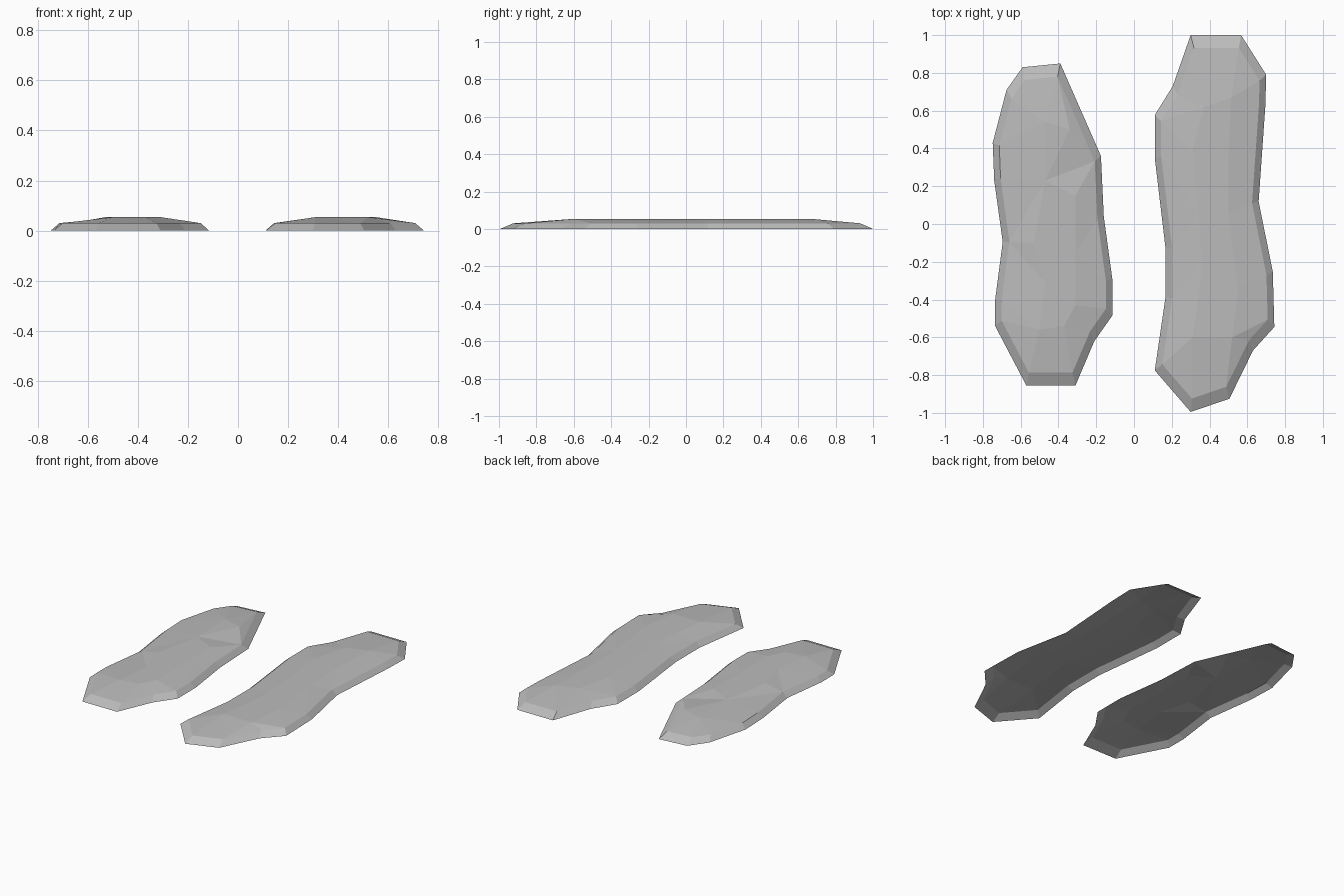
import bpy
import bmesh
from mathutils import Vector
from mathutils.geometry import delaunay_2d_cdt

cube = bpy.data.objects.get("Cube")
if cube:
    bpy.data.objects.remove(cube, do_unlink=True)

RIM_HEIGHT, TOP_HEIGHT = 0.03, 0.054
BEVEL_WIDTH = 0.034
SQUASH = Vector((1, 0.5))       # the bevel is twice as long along y as along x

stone = bpy.data.materials.new("stone grey")
stone.use_nodes = True
stone.diffuse_color = (0.5, 0.5, 0.5, 1)
stone.node_tree.nodes["Principled BSDF"].inputs["Base Color"].default_value = (0.5, 0.5, 0.5, 1)


def inset(outline):
    """Mitred inset of a clockwise outline."""
    flat = [p * SQUASH for p in outline]
    result = []
    for i, point in enumerate(flat):
        before = (point - flat[i - 1]).normalized()
        after = (flat[(i + 1) % len(flat)] - point).normalized()
        n1, n2 = Vector((before.y, -before.x)), Vector((after.y, -after.x))
        moved = point + (n1 + n2) * BEVEL_WIDTH / (1 + n1.dot(n2))
        result.append(Vector((moved.x / SQUASH.x, moved.y / SQUASH.y)))
    return result


def build_slab(name, outline, crown):
    """Open-bottomed slab: bevelled wall, then a faceted, slightly domed top."""
    outline = [Vector(p) for p in outline]
    rim = inset(outline)
    count = len(rim)
    bm = bmesh.new()

    # bevelled wall
    base = [bm.verts.new((p.x, p.y, 0)) for p in outline]
    upper = [bm.verts.new((p.x, p.y, RIM_HEIGHT)) for p in rim]
    for i in range(count):
        j = (i + 1) % count
        bm.faces.new((base[i], upper[i], upper[j], base[j]))

    # faceted top
    upper += [bm.verts.new((x, y, TOP_HEIGHT)) for x, y in crown]
    points = rim + [Vector(p) for p in crown]
    border = [(i, (i + 1) % count) for i in range(count)]
    _, _, triangles, sources, _, _ = delaunay_2d_cdt(points, border, [], 1, 1e-5)
    for triangle in triangles:
        bm.faces.new([upper[sources[v][0]] for v in triangle])

    # every face looks upward
    for face in bm.faces:
        face.normal_update()
        if face.normal.z < 0:
            face.normal_flip()

    mesh = bpy.data.meshes.new(name)
    bm.to_mesh(mesh)
    bm.free()
    mesh.materials.append(stone)
    bpy.context.collection.objects.link(bpy.data.objects.new(name, mesh))


# shorter slab
build_slab(
    "right_stone_slab",
    [(-.59, .83), (-.39, .85), (-.175, .36), (-.16, .04), (-.115, -.29),
     (-.115, -.485), (-.21, -.62), (-.31, -.855), (-.57, -.855), (-.735, -.54),
     (-.735, -.4), (-.695, -.095), (-.74, .23), (-.748, .43), (-.675, .71)],
    [(-.47, .54), (-.34, .5), (-.47, .23), (-.31, .15), (-.53, -.1),
     (-.31, -.15), (-.47, -.31), (-.31, -.43), (-.5, -.56), (-.37, -.54)])

# longer slab
build_slab(
    "left_stone_slab",
    [(.3, 1), (.567, 1), (.7, .79), (.695, .62), (.66, .12), (.735, -.255),
     (.743, -.545), (.63, -.67), (.505, -.925), (.3, -.995), (.11, -.775),
     (.167, -.385), (.167, -.13), (.11, .35), (.11, .577), (.205, .73)],
    [(.515, .67), (.37, .62), (.31, .385), (.5, .35), (.34, .05), (.5, .05),
     (.36, -.2), (.55, -.34), (.34, -.4), (.52, -.6), (.31, -.6)])
